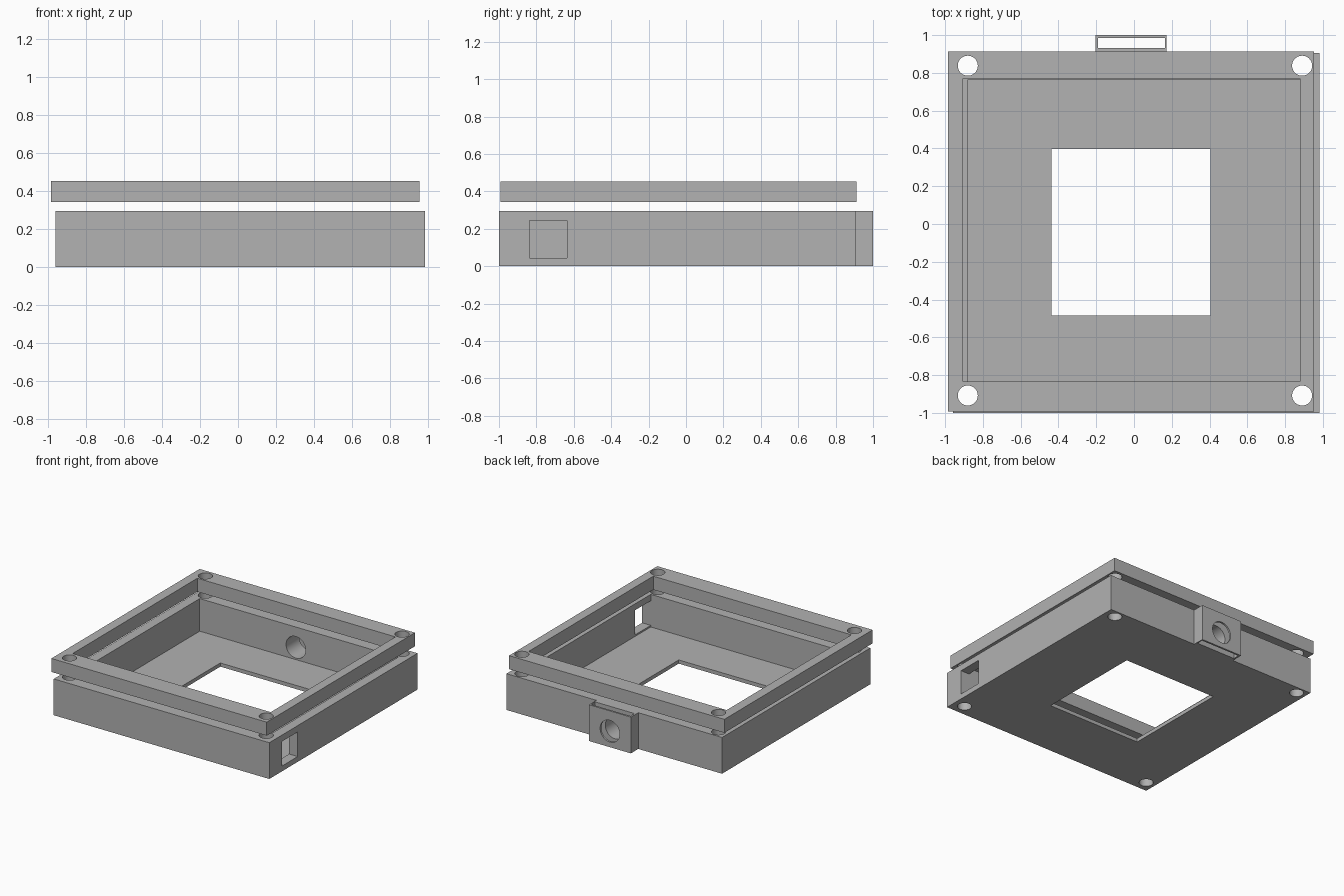
import bpy
import math

if "Cube" in bpy.data.objects:
    bpy.data.objects.remove(bpy.data.objects["Cube"], do_unlink=True)

# One plain plastic colour
grey = bpy.data.materials.new("light_grey_plastic")
grey.use_nodes = True
colour = (0.445, 0.445, 0.445, 1)
grey.diffuse_color = colour
grey.node_tree.nodes["Principled BSDF"].inputs["Base Color"].default_value = colour


def block(name, x, y, z):
    """Box spanning three (low, high) ranges."""
    spans = (x, y, z)
    bpy.ops.mesh.primitive_cube_add(size=1, location=[sum(s) / 2 for s in spans])
    ob = bpy.context.object
    ob.name = name
    ob.scale = [s[1] - s[0] for s in spans]
    bpy.ops.object.transform_apply(location=True, rotation=True, scale=True)
    ob.data.materials.append(grey)
    return ob


def rod(name, location, radius, depth, rotation=(0, 0, 0)):
    bpy.ops.mesh.primitive_cylinder_add(vertices=48, radius=radius, depth=depth,
                                        location=location, rotation=rotation)
    ob = bpy.context.object
    ob.name = name
    ob.data.materials.append(grey)
    return ob


def cut(target, cutter):
    """Subtract the cutter from the target and discard the cutter."""
    cutter.hide_render = True
    mod = target.modifiers.new("cut", "BOOLEAN")
    mod.operation = "DIFFERENCE"
    mod.solver = "EXACT"
    mod.object = cutter
    bpy.ops.object.select_all(action="DESELECT")
    target.select_set(True)
    bpy.context.view_layer.objects.active = target
    bpy.ops.object.modifier_apply(modifier=mod.name)
    bpy.data.objects.remove(cutter, do_unlink=True)


def screw_holes(target):
    for x in (-0.88, 0.89):
        for y in (-0.908, 0.838):
            cut(target, rod("screw_cutter", (x, y, 0.2), 0.053, 1))


def port(target):
    cut(target, rod("port_cutter", (-0.015, 0.9, 0.13), 0.088, 0.5,
                    (math.radians(90), 0, 0)))


# Open tray with a thin floor
tray = block("tray", (-0.958, 0.982), (-1, 0.905), (0, 0.295))
cut(tray, block("cavity_cutter", (-0.88, 0.904), (-0.838, 0.765), (0.03, 0.5)))
cut(tray, block("floor_cutter", (-0.438, 0.405), (-0.485, 0.398), (-0.2, 0.2)))
cut(tray, block("side_window_cutter", (0.8, 1.2), (-0.838, -0.635), (0.043, 0.243)))
screw_holes(tray)
port(tray)

# Hollow sleeve on the back wall, open above and below
sleeve = block("back_sleeve", (-0.204, 0.173), (0.905, 1), (0, 0.295))
cut(sleeve, block("slot_cutter", (-0.19, 0.164), (0.933, 0.985), (-0.2, 0.5)))
port(sleeve)

# Frame floating above the tray
frame = block("top_frame", (-0.984, 0.954), (-0.993, 0.912), (0.342, 0.452))
cut(frame, block("opening_cutter", (-0.905, 0.878), (-0.833, 0.77), (0.2, 0.6)))
screw_holes(frame)

# Smooth hole walls, crisp edges
for ob in (tray, sleeve, frame):
    bpy.ops.object.select_all(action="DESELECT")
    ob.select_set(True)
    bpy.context.view_layer.objects.active = ob
    bpy.ops.object.shade_smooth_by_angle(angle=math.radians(30))
